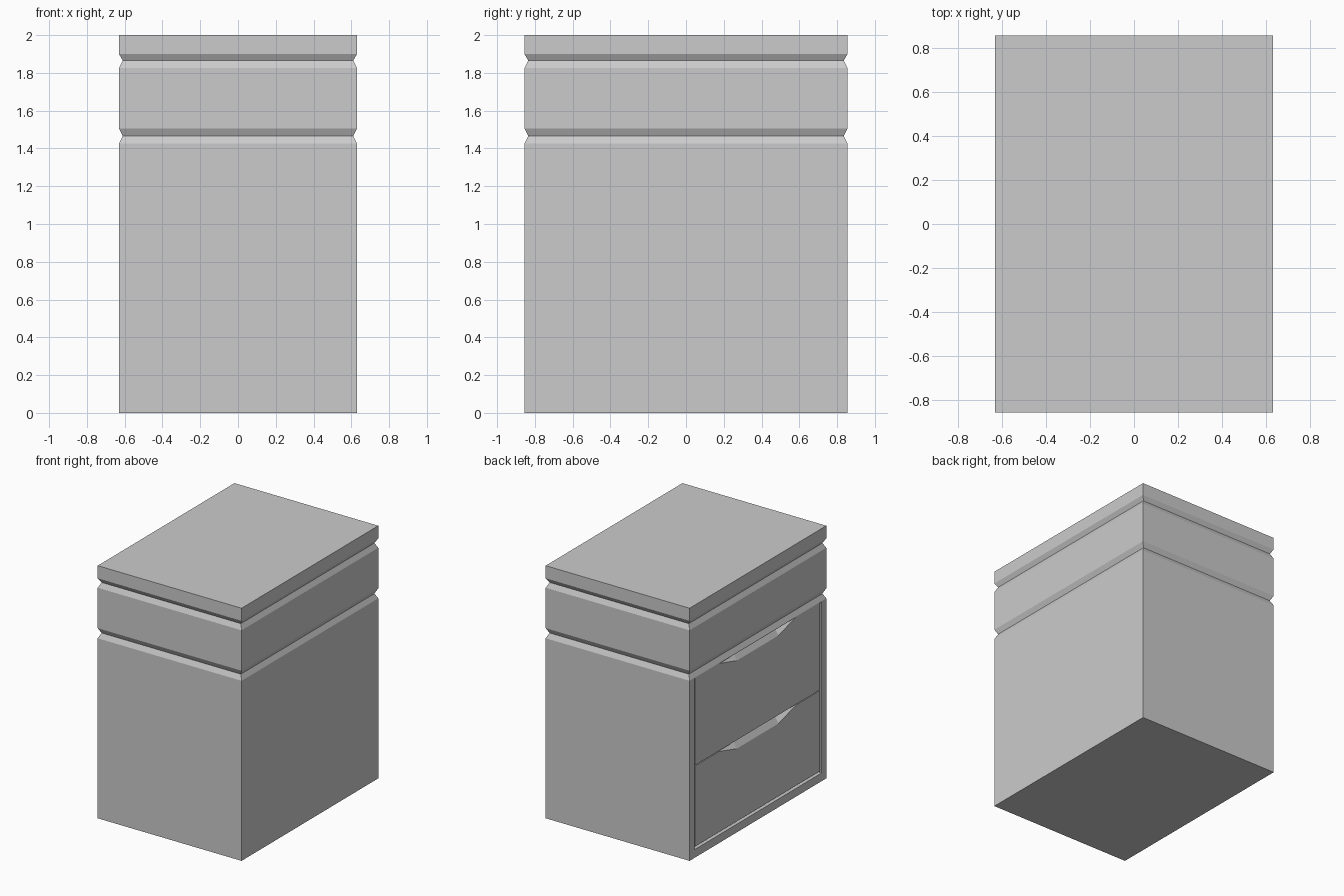
import bpy, bmesh

if "Cube" in bpy.data.objects:
    bpy.data.objects.remove(bpy.data.objects["Cube"])

HX, HY = 0.63, 0.855      # half width and half depth


def make_object(name, bm):
    bmesh.ops.recalc_face_normals(bm, faces=bm.faces)
    mesh = bpy.data.meshes.new(name)
    bm.to_mesh(mesh)
    bm.free()
    obj = bpy.data.objects.new(name, mesh)
    bpy.context.collection.objects.link(obj)
    return obj


def loft(name, rings):
    """Skin equal-length closed rings and cap both ends."""
    bm = bmesh.new()
    loops = [[bm.verts.new(p) for p in ring] for ring in rings]
    for a, b in zip(loops, loops[1:]):
        n = len(a)
        for i in range(n):
            j = (i + 1) % n
            bm.faces.new((a[i], a[j], b[j], b[i]))
    bm.faces.new(loops[0])
    bm.faces.new(loops[-1])
    return make_object(name, bm)


def rect(hx, hy, z, x0=0.0):
    return [(x0 - hx, -hy, z), (x0 + hx, -hy, z), (x0 + hx, hy, z), (x0 - hx, hy, z)]


# Cabinet body with two V grooves running all the way round
profile = [(0, 0), (0, 1.425), (0.02, 1.465), (0, 1.505),
           (0, 1.825), (0.02, 1.865), (0, 1.90), (0, 2.0)]
body = loft("cabinet_body", [rect(HX - d, HY - d, z) for d, z in profile])

# Shallow recess on the left side that holds the drawers
cutter = loft("recess_cutter", [rect(0.04, 0.795, z, -HX) for z in (0.065, 1.42)])
cutter.hide_render = True
cutter.hide_viewport = True
cutter.display_type = 'WIRE'
cut = body.modifiers.new("recess", 'BOOLEAN')
cut.operation = 'DIFFERENCE'
cut.solver = 'EXACT'
cut.object = cutter


# Drawer front with a scooped, sloping finger pull in its top edge
def drawer(name, z0, z1, hy=0.78):
    def outline(x, dip):
        return [(x, -hy, z0), (x, hy, z0), (x, hy, z1), (x, 0.48, z1),
                (x, 0.26, z1 - dip), (x, -0.26, z1 - dip), (x, -0.48, z1), (x, -hy, z1)]
    return loft(name, [outline(-HX + 0.003, 0.062), outline(-HX + 0.04, 0.002)])


drawer("lower_drawer", 0.085, 0.722)
drawer("upper_drawer", 0.728, 1.419)
